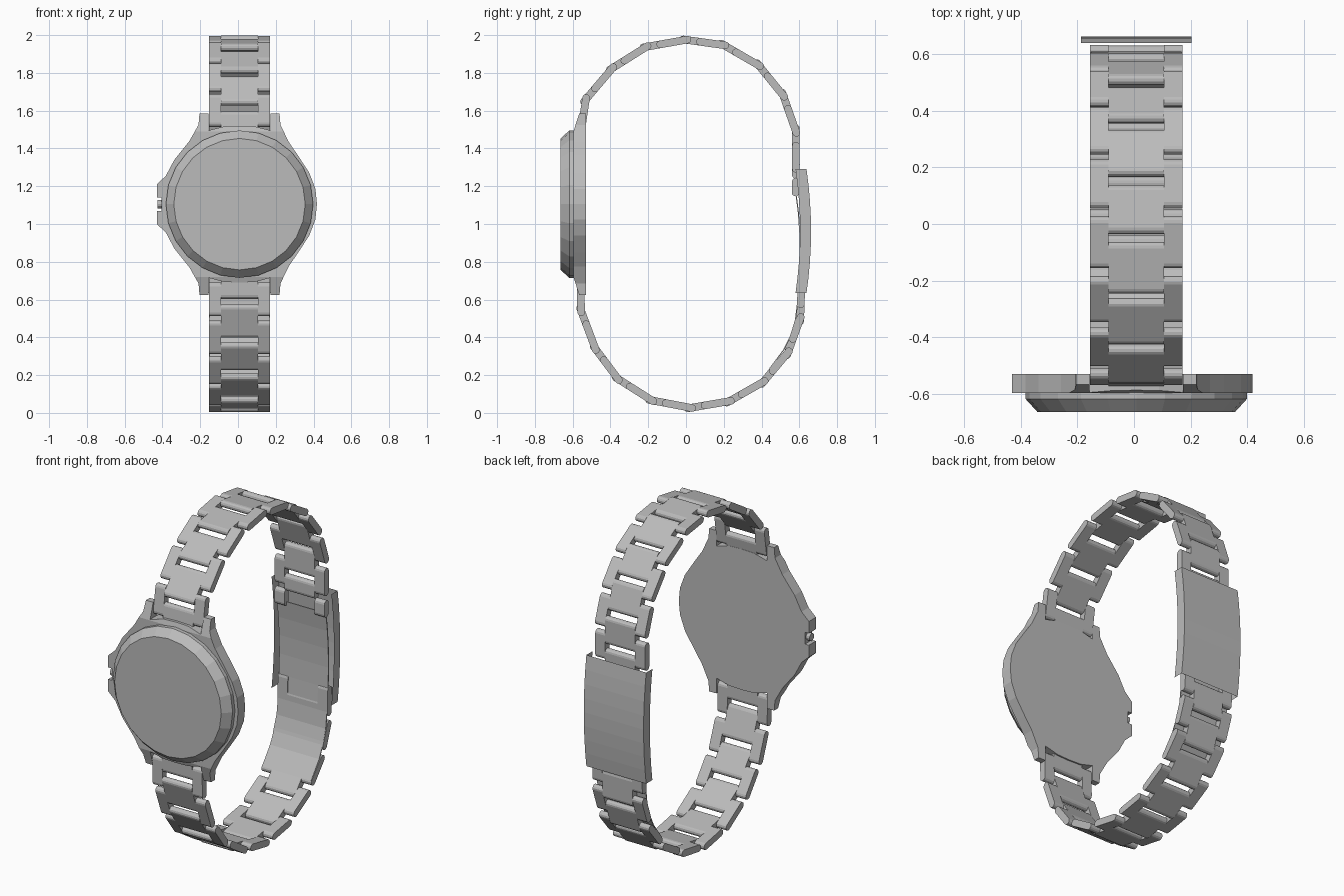
import bpy, bmesh, math
from mathutils import Vector

cube = bpy.data.objects.get("Cube")
if cube:
    bpy.data.objects.remove(cube, do_unlink=True)

CX, CZ = 0.008, 1.105      # centre of the dial
STRAP = 0.1625             # half width of the bracelet
MIDDLE = 0.098             # half width of the middle links
R = 0.02                   # half thickness of a link

steel = bpy.data.materials.new("steel_grey")
steel.use_nodes = True
GREY = (0.5, 0.5, 0.5, 1)
steel.diffuse_color = GREY
steel.node_tree.nodes["Principled BSDF"].inputs["Base Color"].default_value = GREY


def finish(name, bm, closed=True):
    if closed:
        bmesh.ops.recalc_face_normals(bm, faces=bm.faces)
    mesh = bpy.data.meshes.new(name)
    bm.to_mesh(mesh)
    bm.free()
    mesh.materials.append(steel)
    obj = bpy.data.objects.new(name, mesh)
    bpy.context.collection.objects.link(obj)
    return obj


def prism(bm, points, offset):
    """Extrude a closed outline along an offset."""
    face = bm.faces.new([bm.verts.new(p) for p in points])
    new = bmesh.ops.extrude_face_region(bm, geom=[face])["geom"]
    verts = [v for v in new if isinstance(v, bmesh.types.BMVert)]
    bmesh.ops.translate(bm, verts=verts, vec=offset)


# Case with lugs and crown guard
lug = [(0.08, 0.412), (0.165, 0.39), (0.165, 0.48), (0.212, 0.48), (0.217, 0.42)]
flank = [(0.26, 0.33), (0.31, 0.257), (0.37, 0.165), (0.402, 0.08)]
guard = [(0.265, 0.335), (0.345, 0.235), (0.39, 0.15), (0.438, 0.105),
         (0.438, 0.035), (0.412, 0.035)]
right = [(0, 0.415)] + lug + flank + [(0.41, 0)]
right += [(x, -z) for x, z in reversed(lug + flank)]
left = [(0, -0.415)] + [(-x, -z) for x, z in lug + guard]
left += [(-x, z) for x, z in reversed(lug + guard)]
bm = bmesh.new()
prism(bm, [(CX + x, -0.53, CZ + z) for x, z in right + left], (0, -0.066, 0))
for side in (-1, 1):
    bmesh.ops.bisect_plane(bm, geom=bm.verts[:] + bm.edges[:] + bm.faces[:],
                           plane_co=(0, 0, CZ + side * 0.385), plane_no=(0, 0, 1))
for v in bm.verts:
    if v.co.y < -0.55:
        v.co.y += 0.32 * max(0, abs(v.co.z - CZ) - 0.385)
finish("case", bm)

# Bezel and dial, turned about the y axis
bm = bmesh.new()
SIDES = 24
rings = []
for radius, y in ((0.39, -0.59), (0.39, -0.618), (0.348, -0.664)):
    rings.append([bm.verts.new((CX + radius * math.cos(a), y, CZ + radius * math.sin(a)))
                  for a in (2 * math.pi * i / SIDES for i in range(SIDES))])
for a, b in zip(rings, rings[1:]):
    for i in range(SIDES):
        j = (i + 1) % SIDES
        bm.faces.new((a[i], a[j], b[j], b[i]))
bm.faces.new(rings[0])
bm.faces.new(rings[-1])
finish("bezel", bm)

# Crown
bpy.ops.mesh.primitive_cylinder_add(vertices=12, radius=0.022, depth=0.04,
                                    location=(CX - 0.415, -0.562, CZ),
                                    rotation=(0, math.pi / 2, 0))
crown = bpy.context.object
crown.name = "crown"
crown.data.materials.append(steel)


# Bracelet links: round-ended bars along straight runs between the pins
def bar(bm, start, direction, t0, t1, x0, x1):
    angle = math.atan2(direction.y, direction.x)
    outline = []
    for t, turn in ((t1 - R, -math.pi / 2), (t0 + R, math.pi / 2)):
        centre = start + direction * t
        for i in range(7):
            a = angle + turn + math.pi * i / 6
            outline.append((x0, centre.x + R * math.cos(a), centre.y + R * math.sin(a)))
    prism(bm, outline, (x1 - x0, 0, 0))


def chain(name, pins):
    pins = [Vector(p) for p in pins]
    for n, (a, b) in enumerate(zip(pins, pins[1:])):
        length = (b - a).length
        direction = (b - a).normalized()
        bm = bmesh.new()
        bar(bm, a, direction, -0.036, length - 0.064, CX - MIDDLE, CX + MIDDLE)
        for x0, x1 in ((-STRAP, -MIDDLE), (MIDDLE, STRAP)):
            bar(bm, a, direction, 0.055, length + 0.028, CX + x0, CX + x1)
        finish(f"{name}_link_{n + 1}", bm)


chain("upper", [(-0.56, 1.46), (-0.53, 1.66), (-0.39, 1.825), (-0.21, 1.938),
                (0, 1.975), (0.2, 1.947), (0.385, 1.84), (0.515, 1.68),
                (0.582, 1.49), (0.582, 1.3), (0.58, 1.175)])
chain("lower", [(-0.56, 0.745), (-0.555, 0.54), (-0.48, 0.34), (-0.36, 0.18),
                (-0.18, 0.066), (0.025, 0.027), (0.23, 0.062), (0.41, 0.165),
                (0.54, 0.32), (0.605, 0.5), (0.612, 0.7)])

# Clasp cover: a thin curved sheet with side flanges
bm = bmesh.new()
STEPS = 8
rows = []
for i in range(STEPS + 1):
    u = i / STEPS
    z = 0.635 + 0.655 * u
    y = 0.638 + 0.024 * (1 - (2 * u - 1) ** 2)
    rows.append([bm.verts.new((CX + x, y - d, z)) for x, d in
                 ((-0.195, 0.058), (-0.195, 0), (0.195, 0), (0.195, 0.058))])
for a, b in zip(rows, rows[1:]):
    for k in range(3):
        bm.faces.new((a[k], a[k + 1], b[k + 1], b[k]))
bmesh.ops.reverse_faces(bm, faces=bm.faces)
bm.normal_update()
if sum(f.normal.y for f in bm.faces) < 0:
    bmesh.ops.reverse_faces(bm, faces=bm.faces)
finish("clasp_cover", bm, closed=False)

# Folding plate inside the clasp
path = [(0.578, 1.17), (0.592, 1.06), (0.6, 0.95), (0.602, 0.84), (0.598, 0.72),
        (0.59, 0.6), (0.576, 0.49), (0.552, 0.41), (0.515, 0.335), (0.44, 0.235)]
bm = bmesh.new()
outline = [(CX - 0.16, y, z) for y, z in path]
outline += [(CX - 0.16, y + 0.006, z) for y, z in reversed(path)]
prism(bm, outline, (0.32, 0, 0))
finish("folding_plate", bm)
